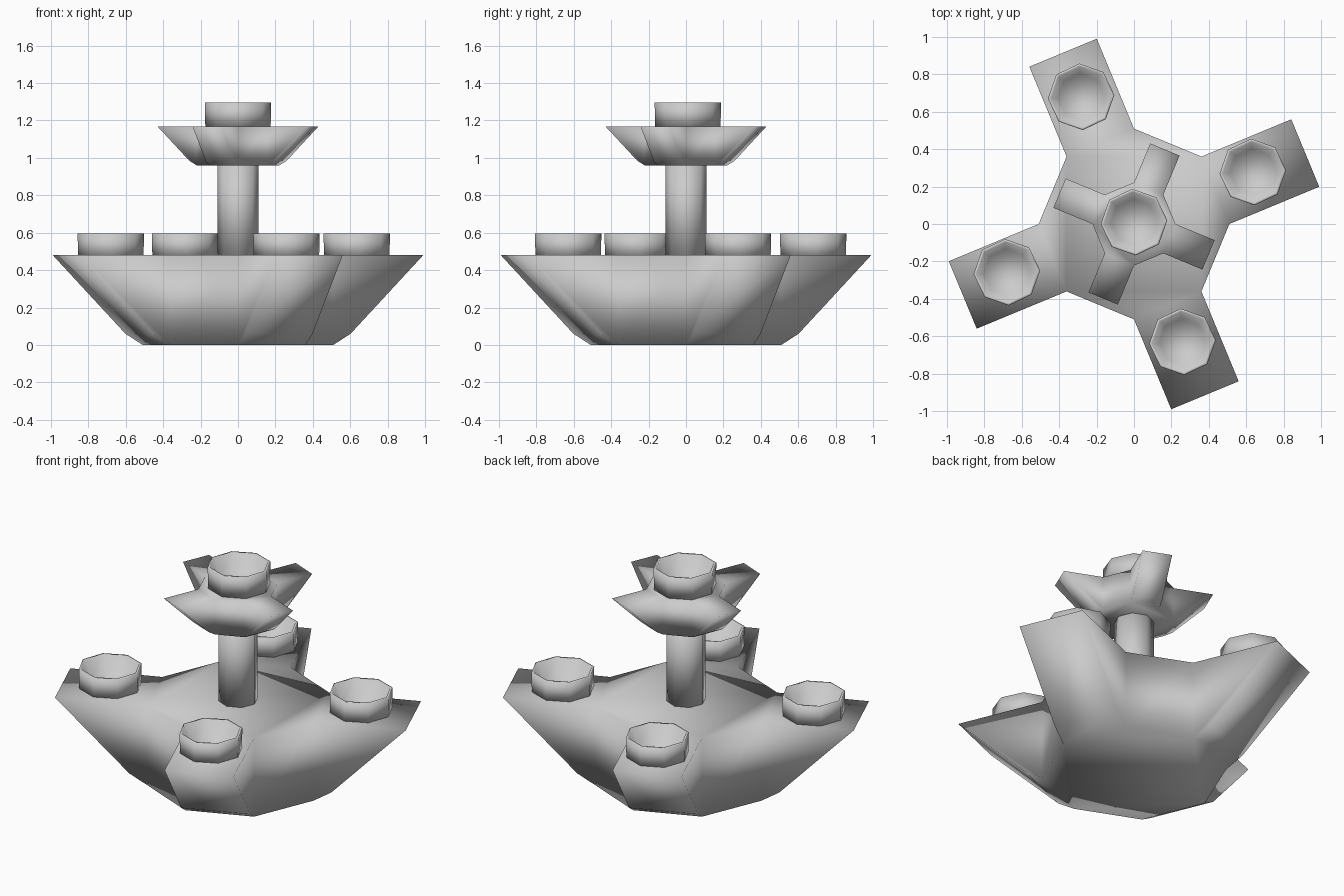
import bpy, bmesh
from math import sin, cos, radians, tau
from mathutils import Vector

if "Cube" in bpy.data.objects:
    bpy.data.objects.remove(bpy.data.objects["Cube"])


def finish(name, bm):
    bmesh.ops.recalc_face_normals(bm, faces=bm.faces)
    mesh = bpy.data.meshes.new(name)
    bm.to_mesh(mesh)
    bm.free()
    for p in mesh.polygons:
        p.use_smooth = True
    obj = bpy.data.objects.new(name, mesh)
    bpy.context.collection.objects.link(obj)
    return obj


def star_tier(name, scale, z, turn):
    """Octagonal block with a tapering arm on every other side."""
    bm = bmesh.new()
    ring = [Vector((cos(i * tau / 8), sin(i * tau / 8), 0)) * 0.51 for i in range(8)]
    up = Vector((0, 0, 0.48))
    low = [bm.verts.new(p) for p in ring]
    top = [bm.verts.new(p + up) for p in ring]
    bm.faces.new(top)
    bm.faces.new(low[::-1])
    for i in range(8):
        j = (i + 1) % 8
        if i % 2:
            bm.faces.new((low[i], low[j], top[j], top[i]))
            continue
        a = (i + 0.5) * tau / 8
        out = Vector((cos(a), sin(a), 0))
        k0, k1 = [bm.verts.new(ring[n] + out * 0.10 + Vector((0, 0, 0.06))) for n in (i, j)]
        e0, e1 = [bm.verts.new(ring[n] + out * 0.52 + up) for n in (i, j)]
        bm.faces.new((top[i], e0, e1, top[j]))
        bm.faces.new((low[i], low[j], k1, k0))
        bm.faces.new((k0, k1, e1, e0))
        bm.faces.new((low[i], k0, e0, top[i]))
        bm.faces.new((low[j], top[j], e1, k1))
    obj = finish(name, bm)
    obj.scale = (scale,) * 3
    obj.location.z = z
    obj.rotation_euler.z = radians(turn)
    return obj


def lathe(name, profile, loc, turn=0.0):
    """Eight-sided turned part, closed at both ends of the profile."""
    bm = bmesh.new()
    rings = [[bm.verts.new((r * cos(k * tau / 8), r * sin(k * tau / 8), z)) for k in range(8)]
             for r, z in profile]
    for a, b in zip(rings, rings[1:]):
        for k in range(8):
            n = (k + 1) % 8
            bm.faces.new((a[k], a[n], b[n], b[k]))
    bm.faces.new(rings[0][::-1])
    bm.faces.new(rings[-1])
    obj = finish(name, bm)
    obj.location = loc
    obj.rotation_euler.z = radians(turn)
    return obj


# Wide base, central post and small upper tier
star_tier("base", 1.0, 0.0, 0)
lathe("post", [(0.11, 0.47), (0.11, 0.97)], (0, 0, 0))
star_tier("upper_tier", 0.435, 0.96, 45)

# Hollow cups: one on each arm and one at the top
cup = [(0.175, 0), (0.178, 0.13), (0.163, 0.13), (0.125, 0.03)]
spots = [(0.635, 0.278), (-0.283, 0.68), (-0.68, -0.258), (0.259, -0.63)]
for n, (x, y) in enumerate(spots, 1):
    lathe(f"arm_cup_{n}", cup, (x, y, 0.467), 3)
lathe("top_cup", cup, (0, 0.01, 1.167), 3)
